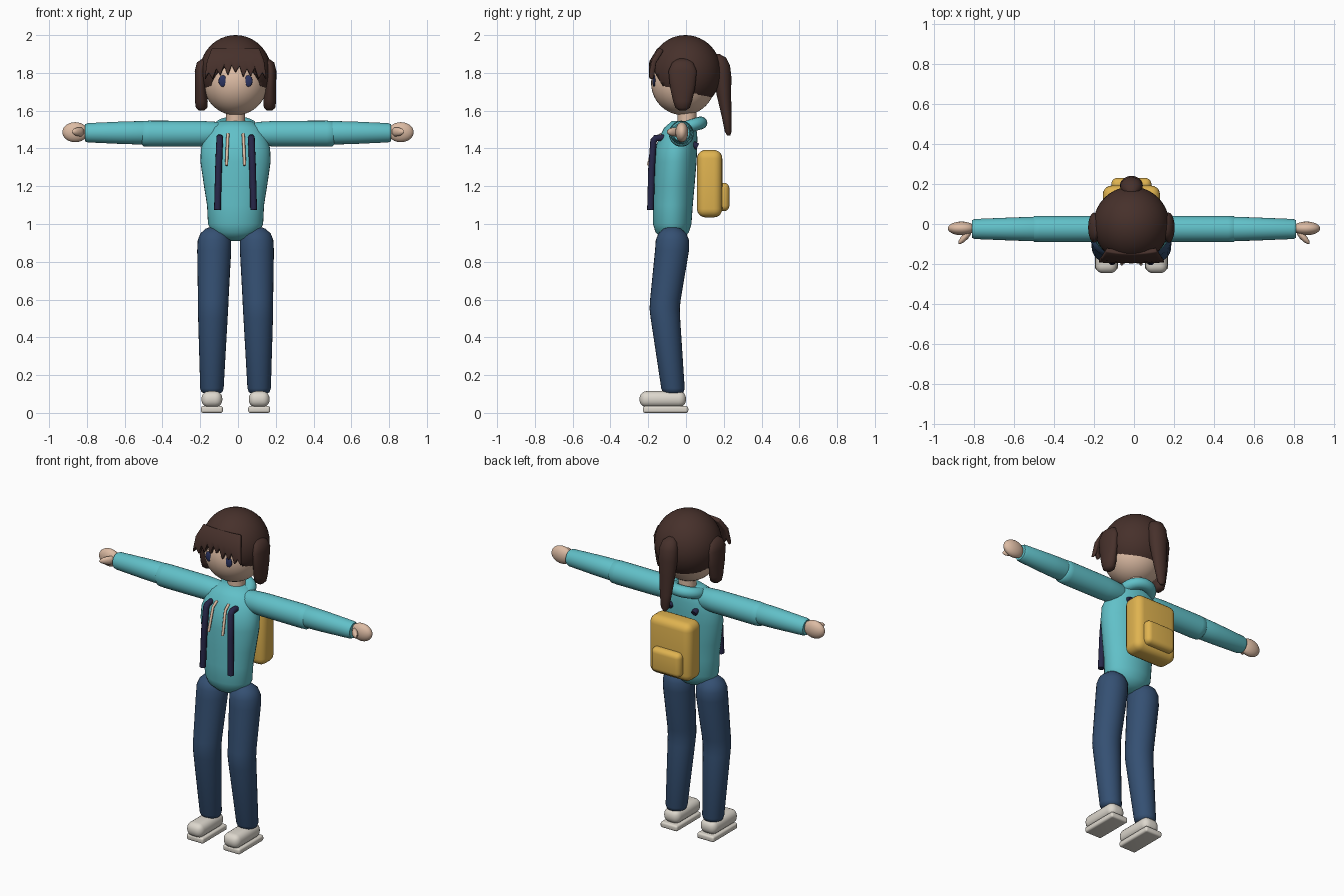
import bpy, bmesh, math
from mathutils import Vector

if "Cube" in bpy.data.objects:
    bpy.data.objects.remove(bpy.data.objects["Cube"])

CX = -0.013  # body centre line


def material(name, rgb):
    m = bpy.data.materials.new(name)
    m.diffuse_color = (*rgb, 1)
    m.use_nodes = True
    m.node_tree.nodes["Principled BSDF"].inputs["Base Color"].default_value = m.diffuse_color
    return m


TEAL = material("teal cloth", (0.12, 0.53, 0.58))
DENIM = material("blue denim", (0.035, 0.08, 0.17))
NAVY = material("navy strap", (0.02, 0.02, 0.065))
HAIR = material("brown hair", (0.062, 0.03, 0.024))
SKIN = material("skin", (0.72, 0.50, 0.37))
YELLOW = material("yellow bag", (0.74, 0.45, 0.08))
WHITE = material("off white", (0.72, 0.68, 0.61))
EYE = material("dark blue eye", (0.025, 0.035, 0.12))


def finish(bm, name, mat, angle=50):
    bmesh.ops.recalc_face_normals(bm, faces=bm.faces)
    me = bpy.data.meshes.new(name)
    bm.to_mesh(me)
    bm.free()
    me.materials.append(mat)
    ob = bpy.data.objects.new(name, me)
    bpy.context.collection.objects.link(ob)
    bpy.ops.object.select_all(action='DESELECT')
    bpy.context.view_layer.objects.active = ob
    ob.select_set(True)
    bpy.ops.object.shade_smooth_by_angle(angle=math.radians(angle))
    return ob


def loft(name, rings, mat, axis='z', n=28):
    """Each ring is (centre, radius a, radius b) across the given axis."""
    bm = bmesh.new()
    loops = []
    for c, a, b in rings:
        loop = []
        for i in range(n):
            t = 2 * math.pi * i / n
            u, v = a * math.cos(t), b * math.sin(t)
            off = Vector((u, v, 0)) if axis == 'z' else Vector((0, u, v))
            loop.append(bm.verts.new(Vector(c) + off))
        loops.append(loop)
    for p, q in zip(loops, loops[1:]):
        for i in range(n):
            j = (i + 1) % n
            bm.faces.new((p[i], p[j], q[j], q[i]))
    bm.faces.new(loops[0])
    bm.faces.new(loops[-1])
    return finish(bm, name, mat)


def ball(name, loc, scale, mat, seg=32):
    bm = bmesh.new()
    bmesh.ops.create_uvsphere(bm, u_segments=seg, v_segments=seg // 2, radius=1)
    bmesh.ops.scale(bm, vec=scale, verts=bm.verts)
    bmesh.ops.translate(bm, vec=loc, verts=bm.verts)
    return finish(bm, name, mat)


def rounded_box(name, lo, hi, bevel, mat):
    lo, hi = Vector(lo), Vector(hi)
    bm = bmesh.new()
    bmesh.ops.create_cube(bm, size=1)
    bmesh.ops.scale(bm, vec=hi - lo, verts=bm.verts)
    bmesh.ops.translate(bm, vec=(lo + hi) / 2, verts=bm.verts)
    bmesh.ops.bevel(bm, geom=bm.edges[:], offset=bevel, segments=5,
                    profile=0.5, affect='EDGES')
    return finish(bm, name, mat)


def tube(name, points, r, mat):
    cu = bpy.data.curves.new(name, 'CURVE')
    cu.dimensions = '3D'
    cu.bevel_depth = r
    cu.bevel_resolution = 3
    cu.use_fill_caps = True
    sp = cu.splines.new('POLY')
    sp.points.add(len(points) - 1)
    for p, co in zip(sp.points, points):
        p.co = (*co, 1)
    cu.materials.append(mat)
    ob = bpy.data.objects.new(name, cu)
    bpy.context.collection.objects.link(ob)


# Hooded top: torso and collar
torso = [(0.91, -0.07, 0.03, 0.02), (0.925, -0.072, 0.08, 0.06), (0.955, -0.073, 0.125, 0.088),
         (1.0, -0.073, 0.146, 0.102), (1.1, -0.07, 0.151, 0.106), (1.2, -0.065, 0.167, 0.11),
         (1.33, -0.058, 0.186, 0.114), (1.4, -0.053, 0.183, 0.112), (1.46, -0.04, 0.165, 0.1),
         (1.51, -0.03, 0.135, 0.085), (1.545, -0.015, 0.085, 0.06)]
loft("torso", [((CX, y, z), a, b) for z, y, a, b in torso], TEAL, n=36)

bm = bmesh.new()
N, M = 36, 14
grid = [[bm.verts.new((CX + (0.078 + 0.036 * math.cos(v)) * math.cos(u),
                       0.005 + (0.072 + 0.036 * math.cos(v)) * math.sin(u),
                       1.515 + 0.02 * math.sin(u) + 0.034 * math.sin(v)))
         for v in [2 * math.pi * j / M for j in range(M)]]
        for u in [2 * math.pi * i / N for i in range(N)]]
for i in range(N):
    for j in range(M):
        k, l = (i + 1) % N, (j + 1) % M
        bm.faces.new((grid[i][j], grid[k][j], grid[k][l], grid[i][l]))
finish(bm, "hood", TEAL)

# Neck and head
loft("neck", [((CX, 0.005, z), 0.05, 0.05) for z in (1.48, 1.64)], SKIN)
ball("head", (CX, -0.015, 1.747), (0.17, 0.17, 0.171), SKIN, 40)

# Hair cap, cut open along a slanted plane for the face
bm = bmesh.new()
bmesh.ops.create_uvsphere(bm, u_segments=40, v_segments=24, radius=1)
bmesh.ops.scale(bm, vec=(0.19, 0.19, 0.197), verts=bm.verts)
bmesh.ops.translate(bm, vec=(CX, -0.003, 1.803), verts=bm.verts)
bmesh.ops.bisect_plane(bm, geom=bm.verts[:] + bm.edges[:] + bm.faces[:],
                       plane_co=(0, -0.17, 1.81), plane_no=(0, 0.21, 0.125), clear_inner=True)
cap = finish(bm, "hair_cap", HAIR)
mod = cap.modifiers.new("thickness", 'SOLIDIFY')
mod.thickness = 0.012

# Fringe: slanted slab with a jagged lower edge
tips = [1.765, 1.80, 1.765, 1.82, 1.785, 1.835, 1.785, 1.84, 1.80, 1.835,
        1.775, 1.82, 1.78, 1.825, 1.765, 1.80, 1.765]
bm = bmesh.new()
cols = []
for i, tip in enumerate(tips):
    t = 2 * i / (len(tips) - 1) - 1
    ymid = 0.012 * (1 - t * t)
    cols.append([bm.verts.new((CX + 0.125 * t, -0.128 - ymid, 1.925)),
                 bm.verts.new((CX + 0.15 * t, -0.168 - ymid, 1.86)),
                 bm.verts.new((CX + 0.162 * t, -0.182 - ymid * 0.3, tip))])
for p, q in zip(cols, cols[1:]):
    for k in range(2):
        bm.faces.new((p[k], q[k], q[k + 1], p[k + 1]))
fringe = finish(bm, "fringe", HAIR)
mod = fringe.modifiers.new("thickness", 'SOLIDIFY')
mod.thickness = 0.026
mod.offset = 0
mod = fringe.modifiers.new("soft_edge", 'BEVEL')
mod.width = 0.006
mod.segments = 2

# Ponytail
tail = [(1.9, 0.165, 0.015, 0.012), (1.88, 0.177, 0.042, 0.036), (1.84, 0.186, 0.055, 0.047),
        (1.78, 0.193, 0.057, 0.047), (1.68, 0.201, 0.048, 0.038), (1.57, 0.215, 0.037, 0.026),
        (1.49, 0.223, 0.026, 0.018), (1.468, 0.226, 0.01, 0.008)]
loft("ponytail", [((CX, y, z), a, b) for z, y, a, b in tail], HAIR)

# Backpack
rounded_box("backpack", (CX - 0.143, 0.058, 1.035), (CX + 0.143, 0.192, 1.392), 0.045, YELLOW)
rounded_box("backpack_pocket", (CX - 0.1, 0.15, 1.068), (CX + 0.1, 0.23, 1.218), 0.03, YELLOW)

# Paired parts
for s, side in ((-1, "right"), (1, "left")):
    def X(d):
        return CX + s * d

    ball(f"{side}_eye", (X(0.067), -0.169, 1.757), (0.023, 0.009, 0.031), EYE, 20)

    lock = [(1.875, 0.165, 0.012, 0.025), (1.855, 0.178, 0.027, 0.055), (1.81, 0.186, 0.03, 0.075),
            (1.72, 0.184, 0.031, 0.066), (1.65, 0.181, 0.034, 0.05), (1.615, 0.18, 0.03, 0.038),
            (1.6, 0.18, 0.014, 0.016)]
    loft(f"{side}_side_lock", [((X(d), -0.018, z), a, b) for z, d, a, b in lock], HAIR)

    # Sleeves: upper and lower arm
    upper = [(0.06, 0.045, 0.045), (0.1, 0.06, 0.062), (0.2, 0.066, 0.068),
             (0.47, 0.066, 0.069), (0.5, 0.064, 0.067), (0.515, 0.05, 0.052)]
    loft(f"{side}_upper_sleeve", [((s * x, -0.025, 1.478), a, b) for x, a, b in upper], TEAL, 'x')
    lower = [(0.46, 0.05, 0.05), (0.5, 0.061, 0.062), (0.6, 0.058, 0.06),
             (0.795, 0.05, 0.051), (0.81, 0.044, 0.045)]
    loft(f"{side}_lower_sleeve", [((s * x, -0.025, 1.483), a, b) for x, a, b in lower], TEAL, 'x')

    # Hand and thumb
    ball(f"{side}_hand", (s * 0.862, -0.022, 1.486), (0.068, 0.034, 0.053), SKIN)
    thumb = [(0.815, -0.04, 0.012), (0.83, -0.05, 0.024), (0.85, -0.068, 0.023),
             (0.868, -0.085, 0.016), (0.878, -0.094, 0.006)]
    loft(f"{side}_thumb", [((s * x, y, 1.488), r, r) for x, y, r in thumb], SKIN, 'x', 16)

    # Trouser leg with a bent knee and domed top
    leg = [(0.985, 0.112, -0.073, 0.02), (0.975, 0.112, -0.073, 0.046), (0.95, 0.112, -0.072, 0.074),
           (0.915, 0.112, -0.072, 0.088), (0.86, 0.113, -0.074, 0.09), (0.6, 0.118, -0.109, 0.081),
           (0.55, 0.119, -0.113, 0.08), (0.5, 0.12, -0.109, 0.078), (0.13, 0.125, -0.069, 0.062),
           (0.11, 0.125, -0.068, 0.055), (0.1, 0.125, -0.068, 0.035)]
    loft(f"{side}_leg", [((X(d), y, z), r, r) for z, d, y, r in leg], DENIM)

    # Shoe and sole
    rounded_box(f"{side}_shoe", (X(0.125) - 0.055, -0.246, 0.03),
                (X(0.125) + 0.055, 0.0, 0.115), 0.038, WHITE)
    rounded_box(f"{side}_sole", (X(0.125) - 0.058, -0.228, 0.0),
                (X(0.125) + 0.058, 0.012, 0.036), 0.012, WHITE)

    # Shoulder strap and hood cord
    tube(f"{side}_strap", [(X(0.096), -0.188, 1.075), (X(0.09), -0.182, 1.3), (X(0.084), -0.172, 1.44),
                           (X(0.084), -0.16, 1.455), (X(0.084), -0.13, 1.457),
                           (X(0.084), 0.0, 1.44), (X(0.084), 0.062, 1.41)], 0.018, NAVY)
    tube(f"{side}_cord", [(X(0.04), -0.13, 1.475), (X(0.042), -0.165, 1.45),
                          (X(0.048), -0.2, 1.31)], 0.008, SKIN)
